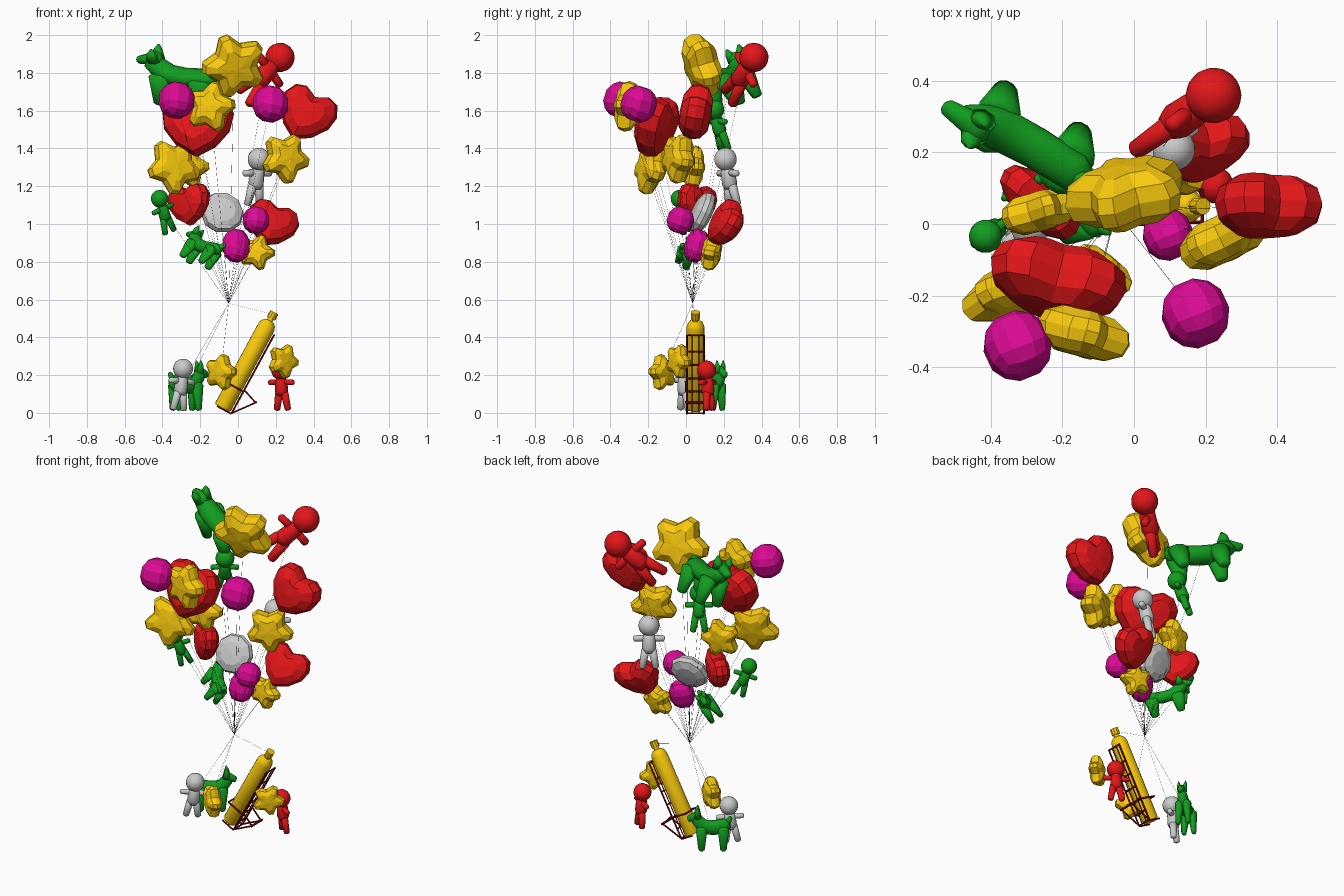
import bpy, bmesh, math
from mathutils import Vector, Matrix

if "Cube" in bpy.data.objects:
    bpy.data.objects.remove(bpy.data.objects["Cube"])

COLORS = {"yellow": (0.95, 0.59, 0.004, 1), "red": (0.78, 0.008, 0.01, 1), "green": (0.006, 0.34, 0.014, 1),
          "pink": (0.72, 0.003, 0.3, 1), "dark_red": (0.25, 0.003, 0.004, 1), "black": (0.02, 0.02, 0.02, 1)}
MATS = {}
for key, col in COLORS.items():
    MATS[key] = bpy.data.materials.new(key)
    MATS[key].diffuse_color = col


def finish(bm, name, color, matrix=Matrix(), smooth=False):
    bmesh.ops.recalc_face_normals(bm, faces=bm.faces)
    me = bpy.data.meshes.new(name)
    bm.to_mesh(me)
    bm.free()
    ob = bpy.data.objects.new(name, me)
    bpy.context.collection.objects.link(ob)
    ob.matrix_world = matrix
    if color in MATS:
        me.materials.append(MATS[color])
    if smooth:
        me.shade_smooth()
    return ob


def place(loc, yaw=0, lean=0, roll=0, scale=(1, 1, 1)):
    # lean tips the top backwards, roll tips it to the right
    r = math.radians
    return (Matrix.Translation(loc) @ Matrix.Rotation(r(yaw), 4, 'Z') @ Matrix.Rotation(-r(lean), 4, 'X')
            @ Matrix.Rotation(r(roll), 4, 'Y') @ Matrix.Diagonal((*scale, 1)))


def tube(bm, pts, radii, sides=10):
    pts = [Vector(p) for p in pts]
    rings = []
    for i, p in enumerate(pts):
        d = pts[min(i + 1, len(pts) - 1)] - pts[max(i - 1, 0)]
        q = d.to_track_quat('Z', 'Y')
        rings.append([bm.verts.new(p + q @ Vector((radii[i] * math.cos(a), radii[i] * math.sin(a), 0)))
                      for a in (2 * math.pi * k / sides for k in range(sides))])
    for a, b in zip(rings, rings[1:]):
        for k in range(sides):
            bm.faces.new((a[k], a[(k + 1) % sides], b[(k + 1) % sides], b[k]))
    bm.faces.new(rings[0][::-1])
    bm.faces.new(rings[-1])


def limb(bm, a, b, r0, r1):
    # tube with rounded ends
    a, b = Vector(a), Vector(b)
    d = (b - a).normalized()
    tube(bm, [a, a + d * r0 * 0.35, b - d * r1 * 0.35, b], [r0 * 0.6, r0, r1, r1 * 0.6])


def pillow(outline):
    # inflated foil shape: outline rings shrinking towards both faces
    bm = bmesh.new()
    rings = [[bm.verts.new((x * s, y, z * s)) for x, z in outline]
             for s, y in ((0.58, -0.46), (0.92, -0.26), (1, 0), (0.92, 0.26), (0.58, 0.46))]
    n = len(outline)
    for a, b in zip(rings, rings[1:]):
        for k in range(n):
            bm.faces.new((a[k], a[(k + 1) % n], b[(k + 1) % n], b[k]))
    for ring, y in ((rings[0], -0.5), (rings[-1], 0.5)):
        c = bm.verts.new((0, y, 0))
        for k in range(n):
            bm.faces.new((ring[k], ring[(k + 1) % n], c))
    return bm


def polar(deg, r):
    return (r * math.sin(math.radians(deg)), r * math.cos(math.radians(deg)))


STAR = [p for k in range(5) for p in (polar(72 * k - 8, 0.98), polar(72 * k + 8, 0.98), polar(72 * k + 36, 0.68))]
HALF = [(0.22, 0.46), (0.4, 0.4), (0.5, 0.2), (0.46, -0.06), (0.27, -0.33)]
HEART = [(0, 0.35)] + HALF + [(0, -0.5)] + [(-x, z) for x, z in HALF[::-1]]
ROUND = [polar(36 * k + 18, 1) for k in range(10)]
tied = []


def person():
    bm = bmesh.new()
    bmesh.ops.create_uvsphere(bm, u_segments=16, v_segments=10, radius=0.195,
                              matrix=Matrix.Translation((0, 0, 0.305)))
    tube(bm, [(0, 0, -0.2), (0, 0, -0.12), (0, 0, 0.1), (0, 0, 0.2)], [0.1, 0.13, 0.12, 0.06], 12)
    for s in (-1, 1):
        limb(bm, (s * 0.05, 0, 0.07), (s * 0.29, 0, 0.06), 0.06, 0.055)
        limb(bm, (s * 0.06, 0, -0.13), (s * 0.13, 0, -0.5), 0.08, 0.065)
    return bm


def dog():
    # low-backed body, thick legs, wedge neck and head with pointed ears
    bm = bmesh.new()
    tube(bm, [(-0.46, 0, 0.1), (-0.38, 0, 0.06), (-0.1, 0, 0.0), (0.16, 0, 0.02), (0.31, 0, 0.2), (0.35, 0, 0.34)],
         [0.09, 0.16, 0.17, 0.18, 0.14, 0.06], 12)
    limb(bm, (0.22, 0, 0.31), (0.53, 0, 0.2), 0.12, 0.07)
    limb(bm, (-0.38, 0, 0.06), (-0.5, 0, 0.26), 0.09, 0.05)
    for s in (-1, 1):
        tube(bm, [(0.29, s * 0.06, 0.26), (0.3, s * 0.1, 0.4), (0.29, s * 0.11, 0.5)], [0.09, 0.06, 0.015], 8)
        for x in (-0.32, 0.2):
            limb(bm, (x, s * 0.1, 0.05), (x, s * 0.16, -0.5), 0.14, 0.075)
    return bm


# star balloons: location, radius, thickness, yaw, lean, roll
for i, (loc, r, t, yaw, lean, roll) in enumerate([
        ((-0.02, 0.085, 1.84), 0.18, 0.17, 12, -17, -23),
        ((-0.145, -0.305, 1.62), 0.14, 0.13, -15, 5, 12),
        ((0.25, -0.04, 1.35), 0.14, 0.13, 25, 5, 30),
        ((-0.34, -0.185, 1.305), 0.155, 0.12, 22, 12, -33),
        ((-0.265, 0.035, 1.30), 0.12, 0.11, 15, 5, 15),
        ((0.1, 0.135, 0.85), 0.1, 0.1, -8, 10, 20),
        ((-0.09, -0.125, 0.215), 0.1, 0.09, -38, 0, 15),
        ((0.24, -0.04, 0.275), 0.095, 0.08, 35, 0, 25)]):
    finish(pillow(STAR), f"star_balloon_{i}", "yellow", place(loc, yaw, lean, roll, (r, t, r)))
    if i != 7:
        tied.append(loc)

# heart balloons: location, width, height, thickness, yaw, lean, roll
for i, (loc, w, h, t, yaw, lean, roll) in enumerate([
        ((-0.215, -0.16, 1.52), 0.39, 0.34, 0.19, -14, 18, 0),
        ((0.36, 0.05, 1.58), 0.31, 0.30, 0.17, 0, 10, 28),
        ((0.18, 0.21, 1.0), 0.28, 0.26, 0.14, 18, 28, 25),
        ((-0.26, 0.055, 1.105), 0.27, 0.23, 0.12, -42, 5, -8)]):
    finish(pillow(HEART), f"heart_balloon_{i}", "red", place(loc, yaw, lean, roll, (w, t, h)))
    tied.append(loc)

# round foil balloon
finish(pillow(ROUND), "round_balloon", None, place((-0.085, 0.085, 1.06), 10, 24, 0, (0.117, 0.095, 0.117)))
tied.append((-0.085, 0.085, 1.06))

# ball balloons: location, width, depth, height
for i, (loc, size) in enumerate([
        ((-0.325, -0.34, 1.655), (0.096, 0.096, 0.098)),
        ((0.172, -0.25, 1.635), (0.095, 0.095, 0.098)),
        ((0.095, -0.03, 1.02), (0.071, 0.071, 0.073)),
        ((-0.01, 0.055, 0.885), (0.075, 0.062, 0.092))]):
    ball = bmesh.new()
    bmesh.ops.create_cube(ball, size=2)
    bmesh.ops.subdivide_edges(ball, edges=ball.edges[:], cuts=2, use_grid_fill=True)
    for v in ball.verts:
        v.co = v.co.normalized() * 1.03
    finish(ball, f"ball_balloon_{i}", "pink", place(loc, 25, 15, 10, size))
    tied.append(loc)

# figure balloons: location, height, colour, yaw, lean, roll
for i, (loc, h, col, yaw, lean, roll) in enumerate([
        ((0.148, 0.307, 1.80), 0.40, "red", 35, 0, 48),
        ((0.1, 0.225, 1.25), 0.31, None, 35, -12, 0),
        ((-0.21, 0.17, 1.525), 0.28, "green", 35, -18, 0),
        ((-0.394, -0.02, 1.065), 0.24, "green", 35, 0, -20),
        ((-0.3, -0.01, 0.15), 0.275, None, 35, -4, 5),
        ((0.23, 0.115, 0.145), 0.265, "red", -30, -5, 0)]):
    finish(person(), f"figure_balloon_{i}", col, place(loc, yaw, lean, roll, (h, h, h)), True)
    if i != 5:
        tied.append(loc)

# dog balloons: location, length, width, height, yaw, lean, roll
for i, (loc, l, w, h, yaw, lean, roll) in enumerate([
        ((-0.315, 0.235, 1.78), 0.46, 0.36, 0.3, 148, 20, -8),
        ((-0.19, 0.07, 0.88), 0.29, 0.2, 0.2, 140, -32, -14),
        ((-0.265, 0.14, 0.145), 0.24, 0.19, 0.265, 35, 0, 0)]):
    finish(dog(), f"dog_balloon_{i}", "green", place(loc, yaw, lean, roll, (l, w, h)), True)
    tied.append(loc)

# strings gathered at one knot, one held by the tank
KNOT = (-0.05, 0.035, 0.58)
bm = bmesh.new()
for end in tied + [(0.19, 0.05, 0.52)]:
    tube(bm, [KNOT, end], [0.0006, 0.0006], 4)
finish(bm, "strings", "black")

# leaning gas tank, built along its own axis
TANK = place((-0.083, 0.05, 0.025), 0, 0, 28.5)
bm = bmesh.new()
tube(bm, [(0, 0, 0), (0, 0, 0.012), (0, 0, 0.49), (0, 0, 0.51), (0, 0, 0.525), (0, 0, 0.527), (0, 0, 0.54)],
     [0.042, 0.047, 0.047, 0.04, 0.025, 0.016, 0.016], 20)
tube(bm, [(0, 0, 0.54), (0, 0, 0.578)], [0.024, 0.024], 10)
finish(bm, "gas_tank", "yellow", TANK).select_set(True)
bpy.context.view_layer.objects.active = bpy.data.objects["gas_tank"]
bpy.ops.object.shade_smooth_by_angle()

# tank trolley: rails, rungs, strap, prop legs and foot
bm = bmesh.new()
R = 0.005
for s in (-1, 1):
    tube(bm, [(0.056, s * 0.045, 0), (0.056, s * 0.045, 0.47)], [R, R], 6)
    tube(bm, [(0.056, s * 0.045, 0.14), (0.14, s * 0.045, 0.11)], [R, R], 6)
    tube(bm, [(0.056, s * 0.045, 0.0), (0.145, s * 0.045, 0.115)], [R, R], 6)
    tube(bm, [(-0.052, s * 0.05, 0.13), (0.056, s * 0.05, 0.13)], [R, R], 6)
    tube(bm, [(-0.03, s * 0.045, -0.004), (0.056, s * 0.045, -0.004)], [R, R], 6)
tube(bm, [(-0.052, -0.05, 0.13), (-0.052, 0.05, 0.13)], [R, R], 6)
tube(bm, [(0.142, -0.055, 0.113), (0.142, 0.055, 0.113)], [0.007, 0.007], 6)
for z in (0, 0.06, 0.13, 0.21, 0.29, 0.37, 0.47):
    tube(bm, [(0.056, -0.048, z), (0.056, 0.048, z)], [R, R], 6)
for y in (-0.018, 0.018):
    tube(bm, [(0.056, y, 0), (0.056, y, 0.47)], [0.003, 0.003], 6)
finish(bm, "tank_trolley", "dark_red", TANK)

for m in bpy.data.materials:
    if m.users and not m.is_grease_pencil:
        m.use_nodes = True
        m.node_tree.nodes["Principled BSDF"].inputs["Base Color"].default_value = m.diffuse_color
